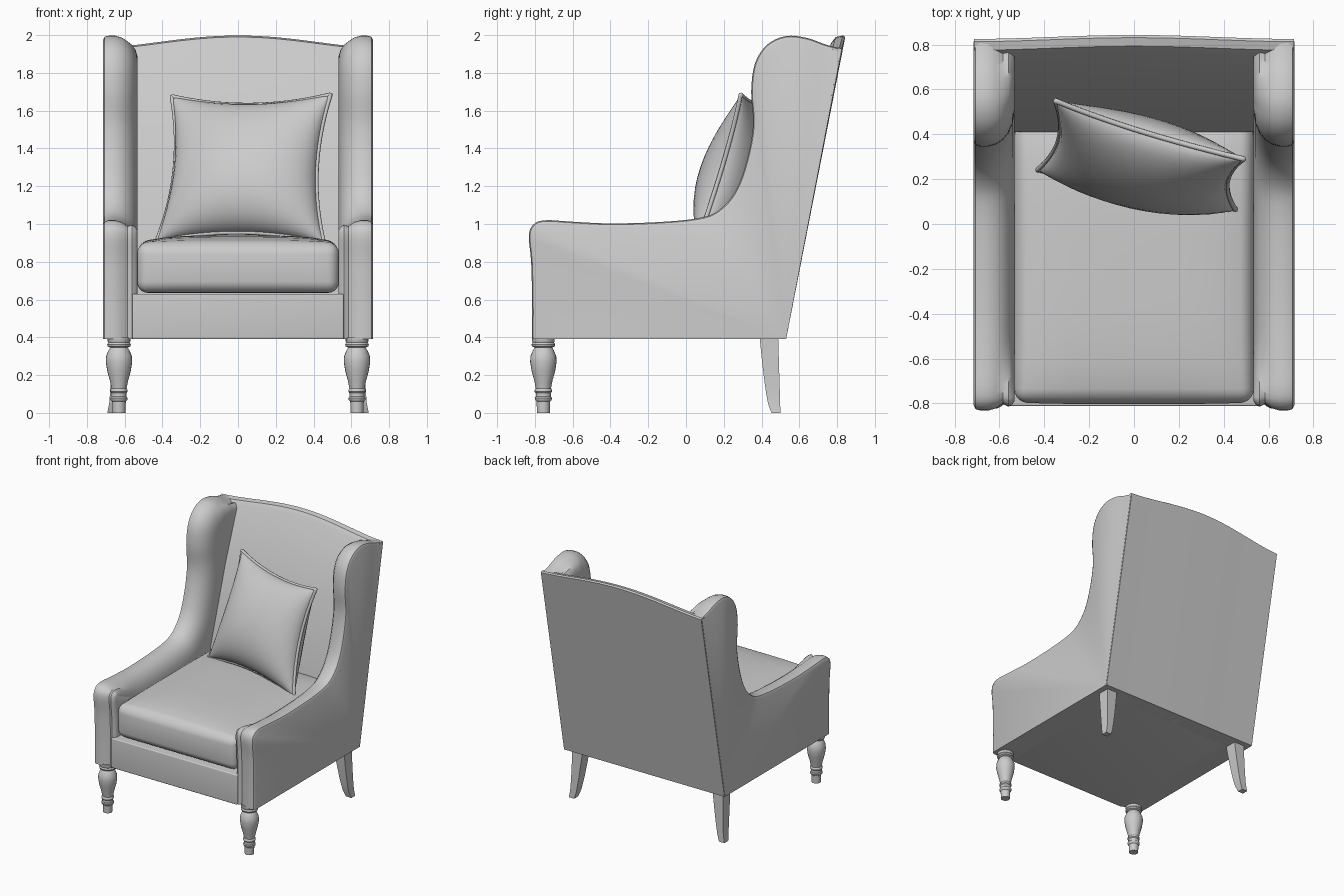
import bpy, bmesh, math
from mathutils import Vector

if "Cube" in bpy.data.objects:
    bpy.data.objects.remove(bpy.data.objects["Cube"])

GREY = (0.6, 0.6, 0.6, 1)
fabric = bpy.data.materials.new("plain grey")
fabric.use_nodes = True
fabric.diffuse_color = GREY
fabric.node_tree.nodes["Principled BSDF"].inputs["Base Color"].default_value = GREY


def finish(name, bm, angle=40):
    bmesh.ops.recalc_face_normals(bm, faces=bm.faces)
    mesh = bpy.data.meshes.new(name)
    bm.to_mesh(mesh)
    bm.free()
    mesh.materials.append(fabric)
    ob = bpy.data.objects.new(name, mesh)
    bpy.context.collection.objects.link(ob)
    bpy.ops.object.select_all(action="DESELECT")
    ob.select_set(True)
    bpy.context.view_layer.objects.active = ob
    bpy.ops.object.shade_smooth_by_angle(angle=math.radians(angle))
    return ob


def loft(name, rings, angle=40):
    """Skin a list of equal closed rings and cap both ends."""
    bm = bmesh.new()
    loops = [[bm.verts.new(p) for p in ring] for ring in rings]
    n = len(loops[0])
    for a, b in zip(loops, loops[1:]):
        for i in range(n):
            j = (i + 1) % n
            bm.faces.new((a[i], a[j], b[j], b[i]))
    bm.faces.new(loops[0])
    bm.faces.new(loops[-1][::-1])
    return finish(name, bm, angle)


def spline(points, steps=4):
    """Smooth open path through the points (Catmull-Rom)."""
    p = [Vector(q) for q in points]
    p = [2 * p[0] - p[1]] + p + [2 * p[-1] - p[-2]]
    out = []
    for a, b, c, d in zip(p, p[1:], p[2:], p[3:]):
        for k in range(steps):
            t = k / steps
            out.append(0.5 * (2 * b + (c - a) * t + (2 * a - 5 * b + 4 * c - d) * t * t
                              + (3 * b - a - 3 * c + d) * t ** 3))
    return out + [p[-2]]


# Arms sweeping up into wings: side outline with a rolled front and top edge
outline = spline([(-.815, .39), (-.815, .6), (-.82, .8), (-.832, .94), (-.805, 1.0),
                  (-.74, 1.02), (-.6, 1.012), (-.4, 1.003), (-.15, 1.01), (.06, 1.03),
                  (.17, 1.07), (.26, 1.17), (.32, 1.33), (.355, 1.52), (.345, 1.7),
                  (.365, 1.85), (.43, 1.95), (.53, 1.995), (.64, 1.985), (.74, 1.95),
                  (.82, 1.93)])
roll_section = [(.715, .022), (.706, .006), (.685, 0), (.65, 0), (.615, .01), (.585, .03),
                (.56, .06), (.542, .1), (.532, .16)]


def roll_amount(y):
    front = min(1, .28 + max(0, y + .8) * 2.5)
    back = max(.3, 1 - max(0, y - .5) * 2.4)
    return min(front, back)


def arm_ring(x, inset, side):
    ring = []
    for i, p in enumerate(outline):
        t = outline[min(i + 1, len(outline) - 1)] - outline[max(i - 1, 0)]
        normal = Vector((t.y, -t.x)).normalized()
        q = p + normal * inset * (roll_amount(p.x) if inset > .03 else 1)
        if i == 0:
            q.y = .39
        ring.append((side * x, q.x, q.y))
    return ring + [(side * x, .525, .39)]


for side, label in ((1, "left"), (-1, "right")):
    loft(label + "_arm_and_wing", [arm_ring(x, d, side) for x, d in roll_section])

# Raked back with an arched top
back_rings = []
for i in range(25):
    x = -.713 + 1.426 * i / 24
    arch = .5 + .5 * math.cos(math.pi * min(1, abs(x) / .74))
    top = 1.932 + .066 * arch ** .8
    y = .825 + .018 * arch
    back_rings.append([(x, .53, .39), (x, y, top - .008), (x, y - .012, top),
                       (x, y - .05, top - .008), (x, y - .075, top - .04),
                       (x, .60, 1.5), (x, .41, .9), (x, .40, .39)])
loft("back_rest", back_rings)


def block(name, lo, hi, bevel, crown=0, bulge=0):
    """Rounded block, optionally swollen on top and in front."""
    bm = bmesh.new()
    bmesh.ops.create_cube(bm, size=1)
    mid = [(a + b) / 2 for a, b in zip(lo, hi)]
    for v in bm.verts:
        v.co = [m + c * (b - a) for m, c, a, b in zip(mid, v.co, lo, hi)]
    bmesh.ops.bevel(bm, geom=bm.edges[:], offset=bevel, segments=5, profile=.5,
                    affect="EDGES")
    if crown:
        for axis in (0, 1):
            for k in range(1, 10):
                co = [0, 0, 0]
                co[axis] = lo[axis] + bevel + (hi[axis] - lo[axis] - 2 * bevel) * k / 10
                no = [0, 0, 0]
                no[axis] = 1
                bmesh.ops.bisect_plane(bm, geom=bm.verts[:] + bm.edges[:] + bm.faces[:],
                                       plane_co=co, plane_no=no)
        for v in bm.verts:
            u = 2 * (v.co.x - mid[0]) / (hi[0] - lo[0])
            w = 2 * (v.co.y - mid[1]) / (hi[1] - lo[1])
            h = (v.co.z - lo[2]) / (hi[2] - lo[2])
            v.co.z += crown * (1 - u ** 4) * (1 - w ** 4) * max(0, h)
            if w < -.8:
                v.co.y -= bulge * (1 - u ** 4) * math.sin(math.pi * h)
    return finish(name, bm)


block("seat_base", (-.56, -.812, .39), (.56, .5, .63), .008)
block("seat_cushion", (-.535, -.795, .635), (.535, .45, .9), .06, .04, .012)

# Loose pillow stretched between four corners
TL, TR = Vector((-.35, .55, 1.675)), Vector((.49, .29, 1.685))
BL, BR = Vector((-.43, .24, .91)), Vector((.455, .06, .90))
facing = (TR - TL).cross(TL - BL).normalized()
if facing.y > 0:
    facing = -facing


def pillow_point(u, v, side=0):
    s = u * (1 - .13 * (1 - v * v))
    t = v * (1 - .13 * (1 - u * u))
    a, b = (s + 1) / 2, (t + 1) / 2
    p = (BL * (1 - a) + BR * a) * (1 - b) + (TL * (1 - a) + TR * a) * b
    puff = .185 * (max(0, 1 - u * u) * max(0, 1 - v * v)) ** .5
    return p + facing * side * puff * (1 - .18 * v)


bm = bmesh.new()
N = 20
ticks = [math.sin(math.pi / 2 * (2 * i / N - 1)) for i in range(N + 1)]
for side in (1, -1):
    grid = [[bm.verts.new(pillow_point(u, v, side)) for u in ticks] for v in ticks]
    for r, q in zip(grid, grid[1:]):
        for i in range(N):
            bm.faces.new((r[i], r[i + 1], q[i + 1], q[i])[::side])
bmesh.ops.remove_doubles(bm, verts=bm.verts[:], dist=.0005)
finish("pillow", bm, 60)


def piping(name, points, radius):
    curve = bpy.data.curves.new(name, "CURVE")
    curve.dimensions = "3D"
    curve.bevel_depth = radius
    curve.bevel_resolution = 2
    line = curve.splines.new("POLY")
    line.points.add(len(points) - 1)
    for pt, co in zip(line.points, points):
        pt.co = (*co, 1)
    line.use_cyclic_u = True
    curve.materials.append(fabric)
    bpy.context.collection.objects.link(bpy.data.objects.new(name, curve))


edge = [(t, -1) for t in ticks[:-1]] + [(1, t) for t in ticks[:-1]]
edge += [(-u, -v) for u, v in edge]
piping("pillow_piping", [pillow_point(u, v) for u, v in edge], .012)

# Turned front legs
turning = [(.034, 0), (.036, .06), (.044, .068), (.046, .08), (.040, .086), (.040, .105),
           (.046, .112), (.046, .122), (.040, .13), (.048, .17), (.062, .22), (.070, .27),
           (.068, .30), (.056, .33), (.046, .345), (.060, .352), (.063, .362), (.056, .372),
           (.060, .38), (.060, .4)]
for side, label in ((1, "left"), (-1, "right")):
    loft(label + "_front_leg",
         [[(side * .63 + r * math.cos(a * math.pi / 12), -.755 + r * math.sin(a * math.pi / 12), z)
           for a in range(24)] for r, z in turning])

    # Swept square rear legs: height, centre x, half width, front y, back y
    rear = []
    for k in range(9):
        h = k / 8
        x, w = .668 - .045 * h ** .6, .024 + .022 * h
        f, b = .452 - .062 * h ** .6, .5 - .012 * h
        rear.append([(side * (x + i * w), y, .4 * h)
                     for i, y in ((-1, f), (1, f), (1, b), (-1, b))])
    loft(label + "_rear_leg", rear, 30)
